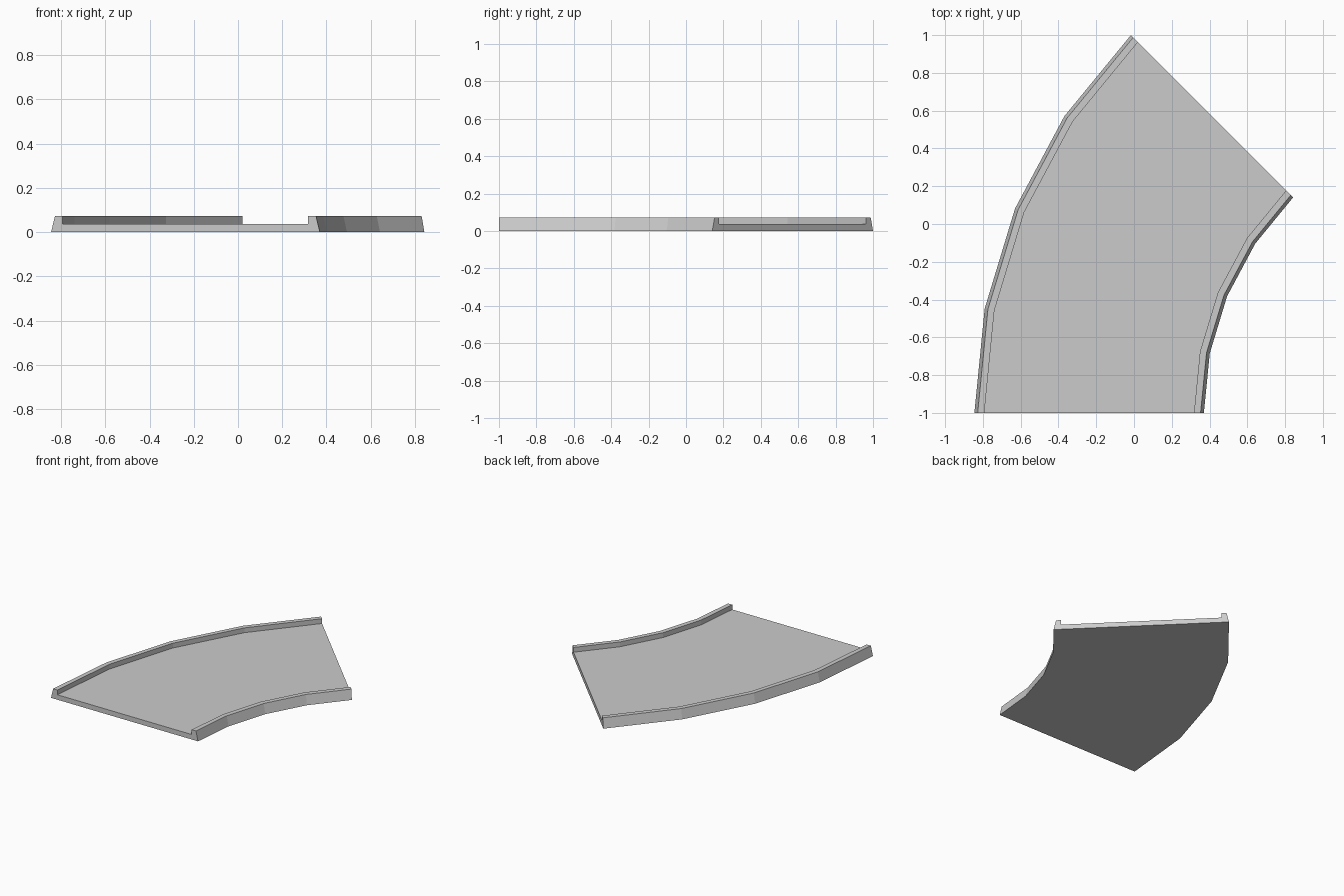
import bpy, bmesh, math

if "Cube" in bpy.data.objects:
    bpy.data.objects.remove(bpy.data.objects["Cube"])

# Bend: centre of curvature, sweep and number of straight segments
CX, CY = 1.983, -1.0
SWEEP, STEPS = math.radians(45), 4

# Cross-section as (offset from the lane centre, height), one half then mirrored
MID_RADIUS = 2.2205
half = [(0.6075, 0.0), (0.590, 0.073), (0.555, 0.073), (0.555, 0.037)]
profile = half + [(-o, z) for o, z in reversed(half)]

# Sweep the section around the bend
bm = bmesh.new()
rings = []
for i in range(STEPS + 1):
    a = SWEEP * i / STEPS
    rings.append([bm.verts.new((CX - (MID_RADIUS + o) * math.cos(a),
                                CY + (MID_RADIUS + o) * math.sin(a), z))
                  for o, z in profile])
n = len(profile)
for r0, r1 in zip(rings, rings[1:]):
    for j in range(n):
        k = (j + 1) % n
        bm.faces.new((r0[j], r0[k], r1[k], r1[j]))

# End caps
bm.faces.new(rings[0][::-1])
bm.faces.new(rings[-1])
bmesh.ops.recalc_face_normals(bm, faces=bm.faces)

mesh = bpy.data.meshes.new("curved_track")
bm.to_mesh(mesh)
bm.free()

# Plain grey surface
grey = bpy.data.materials.new("light_grey")
grey.diffuse_color = (0.6, 0.6, 0.6, 1)
grey.use_nodes = True
grey.node_tree.nodes["Principled BSDF"].inputs["Base Color"].default_value = grey.diffuse_color
mesh.materials.append(grey)

track = bpy.data.objects.new("curved_track", mesh)
bpy.context.collection.objects.link(track)
